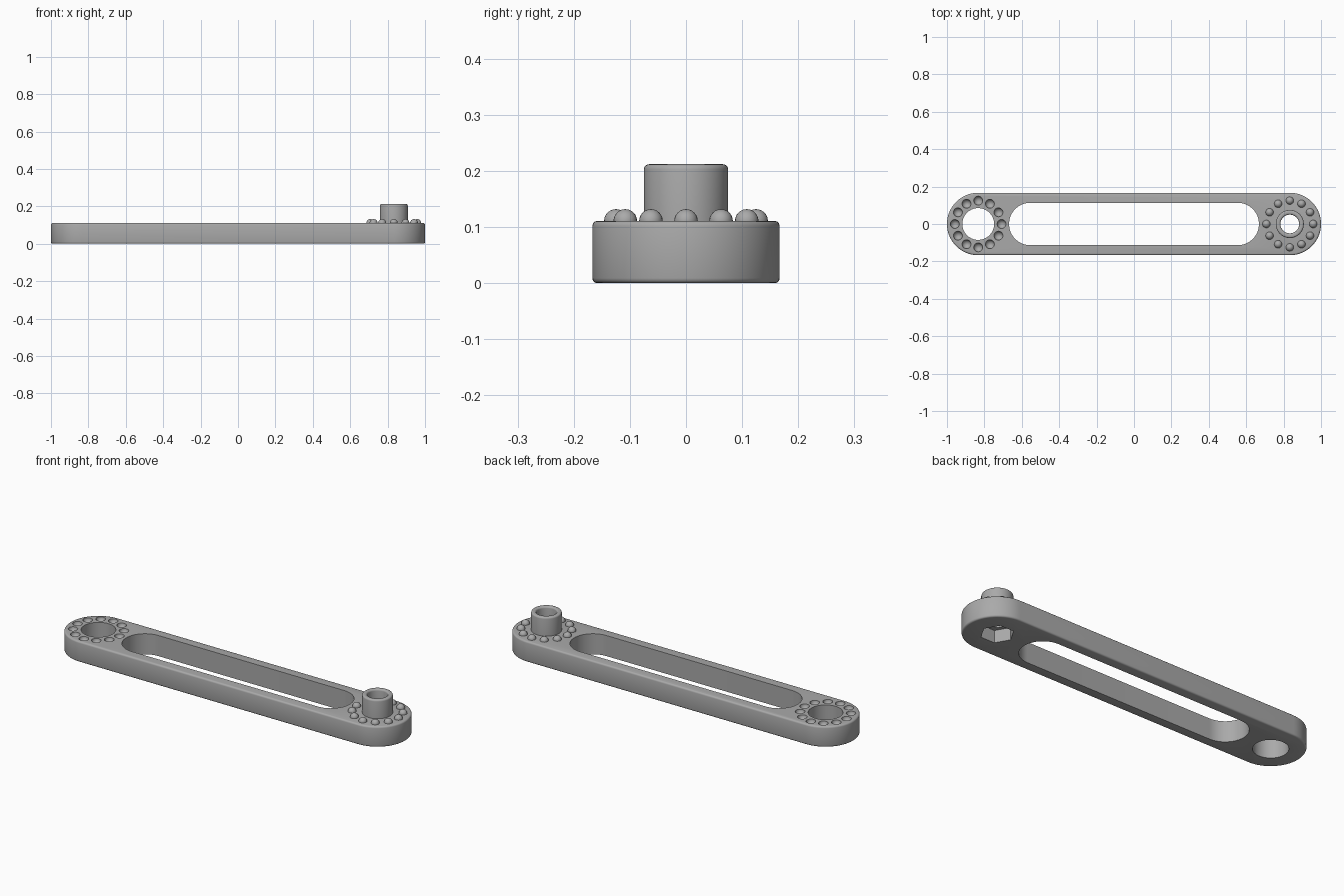
import bpy, bmesh, math
from mathutils import Matrix, Vector

cube = bpy.data.objects.get("Cube")
if cube:
    bpy.data.objects.remove(cube, do_unlink=True)

END_X = 0.833       # distance of both joint centres from the middle
TOP = 0.111         # thickness of the arm
PEG_TOP = 0.212
RING = 0.125        # radius of the detent ring

grey = bpy.data.materials.new("mid_grey")
grey.use_nodes = True
colour = (0.4, 0.4, 0.4, 1)
grey.diffuse_color = colour
grey.node_tree.nodes["Principled BSDF"].inputs["Base Color"].default_value = colour


def make_object(name, bm):
    bmesh.ops.recalc_face_normals(bm, faces=bm.faces)
    mesh = bpy.data.meshes.new(name)
    bm.to_mesh(mesh)
    bm.free()
    mesh.materials.append(grey)
    obj = bpy.data.objects.new(name, mesh)
    bpy.context.collection.objects.link(obj)
    return obj


def prism(outline, z0, z1):
    bm = bmesh.new()
    face = bm.faces.new([bm.verts.new((x, y, z0)) for x, y in outline])
    new = bmesh.ops.extrude_face_region(bm, geom=[face])["geom"]
    bmesh.ops.translate(bm, vec=(0, 0, z1 - z0),
                        verts=[v for v in new if isinstance(v, bmesh.types.BMVert)])
    return bm


def circle(cx, radius, sides):
    turn = math.tau / sides
    return [(cx + radius * math.cos(i * turn), radius * math.sin(i * turn))
            for i in range(sides)]


def stadium(cx, radius, steps=32):
    pts = []
    for side in (1, -1):
        for i in range(steps + 1):
            a = -math.pi / 2 + math.pi * i / steps
            pts.append((side * (cx + radius * math.cos(a)), side * radius * math.sin(a)))
    return pts


def ball_ring(cx, radius):
    bm = bmesh.new()
    for i in range(12):
        a = math.tau * i / 12
        spot = Vector((cx + RING * math.cos(a), RING * math.sin(a), TOP))
        bmesh.ops.create_uvsphere(bm, u_segments=20, v_segments=12, radius=radius,
                                  matrix=Matrix.Translation(spot))
    return bm


def cut(target, bm):
    cutter = make_object("cutter", bm)
    cutter.hide_render = True
    mod = target.modifiers.new("cut", 'BOOLEAN')
    mod.operation = 'DIFFERENCE'
    mod.solver = 'EXACT'
    mod.object = cutter
    bpy.context.view_layer.objects.active = target
    bpy.ops.object.modifier_apply(modifier=mod.name)
    bpy.data.objects.remove(cutter, do_unlink=True)


def smooth(obj):
    bpy.ops.object.select_all(action='DESELECT')
    obj.select_set(True)
    bpy.context.view_layer.objects.active = obj
    bpy.ops.object.shade_smooth_by_angle(angle=math.radians(35))


# Arm: rounded bar with softened outer rims
bm = prism(stadium(END_X, 0.167), 0, TOP)
rims = [e for e in bm.edges if abs(e.verts[0].co.z - e.verts[1].co.z) < 0.001]
bmesh.ops.bevel(bm, geom=rims, offset=0.009, segments=3, profile=0.5, affect='EDGES')
arm = make_object("arm", bm)

# Long slot, pivot hole, bolt bore, hexagonal nut pocket and detent dimples
cut(arm, prism(stadium(0.555, 0.113), -0.1, 0.3))
cut(arm, prism(circle(-END_X, 0.085, 64), -0.1, 0.3))
cut(arm, prism(circle(END_X, 0.05, 48), -0.1, 0.3))
cut(arm, prism(circle(END_X, 0.081, 6), -0.1, 0.066))
cut(arm, ball_ring(-END_X, 0.024))
smooth(arm)

# Hollow peg: turned profile with rounded lips
r, lip = 0.075, 0.009
profile = [(r, TOP)]
for cx, start in ((r - lip, 0), (0.05 + lip, 90)):
    for i in range(5):
        a = math.radians(start + 22.5 * i)
        profile.append((cx + lip * math.cos(a), PEG_TOP - lip + lip * math.sin(a)))
profile.append((0.05, TOP))
bm = bmesh.new()
verts = [bm.verts.new((x, 0, z)) for x, z in profile]
edges = [bm.edges.new(pair) for pair in zip(verts, verts[1:] + verts[:1])]
bmesh.ops.spin(bm, geom=verts + edges, cent=(0, 0, 0), axis=(0, 0, 1),
               angle=math.tau, steps=48)
bmesh.ops.remove_doubles(bm, verts=bm.verts, dist=0.0001)
bmesh.ops.translate(bm, vec=(END_X, 0, 0), verts=bm.verts)
smooth(make_object("peg", bm))

# Detent bumps around the peg: upper halves of small balls
bm = ball_ring(END_X, 0.021)
bmesh.ops.delete(bm, geom=[v for v in bm.verts if v.co.z < TOP - 0.008], context='VERTS')
smooth(make_object("detent_bumps", bm))
